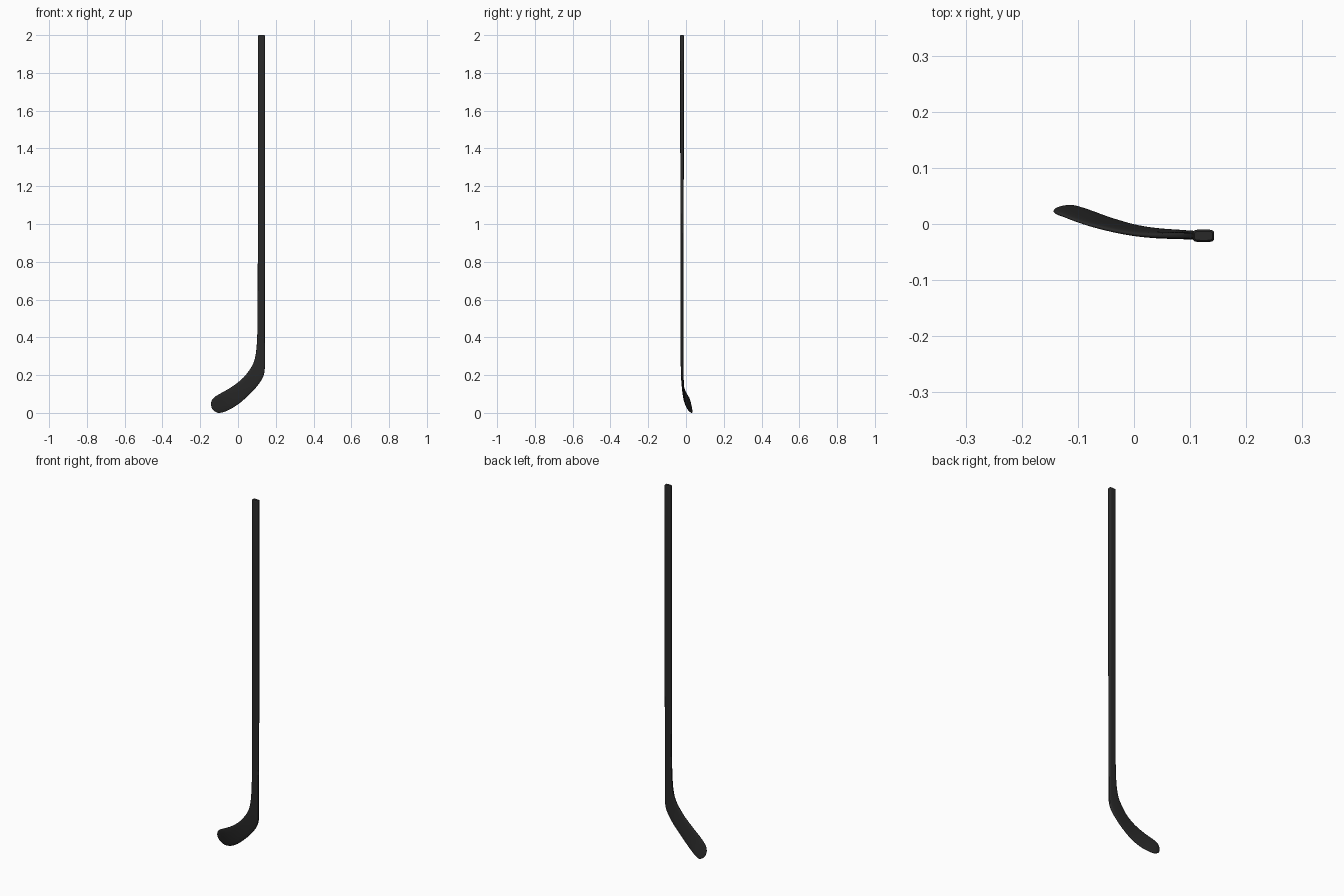
import bpy, bmesh, math
from mathutils import Vector

if "Cube" in bpy.data.objects:
    bpy.data.objects.remove(bpy.data.objects["Cube"])

black = bpy.data.materials.new("matte black")
black.diffuse_color = (0.022, 0.022, 0.022, 1)
black.use_nodes = True
black.node_tree.nodes["Principled BSDF"].inputs["Base Color"].default_value = black.diffuse_color

# Stations: inner edge (x, y, z), outer edge (x, y, z), thickness, squareness
curve = [
    ((.104, -.021, .65), (.142, -.021, .65), .0155, 5),
    ((.103, -.021, .50), (.142, -.021, .48), .0150, 5),
    ((.101, -.021, .39), (.142, -.021, .34), .0145, 5),
    ((.093, -.021, .306), (.142, -.021, .235), .014, 4.5),
    ((.076, -.021, .252), (.128, -.019, .181), .0135, 4),
    ((.037, -.021, .196), (.088, -.015, .126), .0125, 3.5),
    ((-.002, -.018, .160), (.045, -.011, .083), .0115, 3),
    ((-.042, -.011, .132), (.004, -.004, .048), .011, 3),
    ((-.082, -.001, .109), (-.040, .009, .020), .010, 3),
    ((-.112, .009, .092), (-.075, .022, .005), .009, 3),
    ((-.127, .015, .081), (-.100, .030, .000), .009, 3),
    ((-.136, .018, .071), (-.114, .032, .003), .009, 3),
    ((-.142, .021, .056), (-.130, .030, .013), .007, 2.5),
    ((-.1435, .023, .046), (-.139, .028, .026), .003, 2),
]


def flat(s):
    return list(s[0]) + list(s[1]) + [s[2], s[3]]


def catmull(a, b, c, d, t):
    return [.5 * (2*q + (r - p)*t + (2*p - 5*q + 4*r - s)*t*t
                  + (3*q - p - 3*r + s)*t**3) for p, q, r, s in zip(a, b, c, d)]


# Straight tapering shaft with a slightly rounded butt end
rows = []
for z, inset, th in ((2, .003, .016), (1.998, .001, .020), (1.994, 0, .022),
                     (1.6, 0, .020), (1.2, 0, .018), (.9, 0, .0165)):
    rows.append([.105 + inset, -.021, z, .143 - inset, -.021, z, th, 5])

# Smooth heel and blade
pts = [flat(s) for s in curve]
for i in range(len(pts) - 1):
    a, d = pts[max(i - 1, 0)], pts[min(i + 2, len(pts) - 1)]
    rows += [catmull(a, pts[i], pts[i + 1], d, k / 4) for k in range(4)]
rows.append(pts[-1])

N = 28
bm = bmesh.new()
rings = []
mids = [(Vector(r[:3]) + Vector(r[3:6])) / 2 for r in rows]
for i, r in enumerate(rows):
    u = (Vector(r[3:6]) - Vector(r[:3])) / 2
    along = mids[min(i + 1, len(rows) - 1)] - mids[max(i - 1, 0)]
    v = u.cross(along).normalized() * r[6] / 2
    ring = []
    for k in range(N):
        ang = 2 * math.pi * (k + .5) / N
        c, s = math.cos(ang), math.sin(ang)
        m = (abs(c)**r[7] + abs(s)**r[7]) ** (-1 / r[7])
        ring.append(bm.verts.new(mids[i] + u * c * m + v * s * m))
    rings.append(ring)
for a, b in zip(rings, rings[1:]):
    for k in range(N):
        bm.faces.new((a[k], a[(k + 1) % N], b[(k + 1) % N], b[k]))
bm.faces.new(rings[0])
bm.faces.new(rings[-1])
bmesh.ops.recalc_face_normals(bm, faces=bm.faces[:])

mesh = bpy.data.meshes.new("hockey_stick")
bm.to_mesh(mesh)
bm.free()
mesh.materials.append(black)
stick = bpy.data.objects.new("hockey_stick", mesh)
bpy.context.collection.objects.link(stick)
bpy.context.view_layer.objects.active = stick
stick.select_set(True)
bpy.ops.object.shade_smooth_by_angle(angle=math.radians(40))
